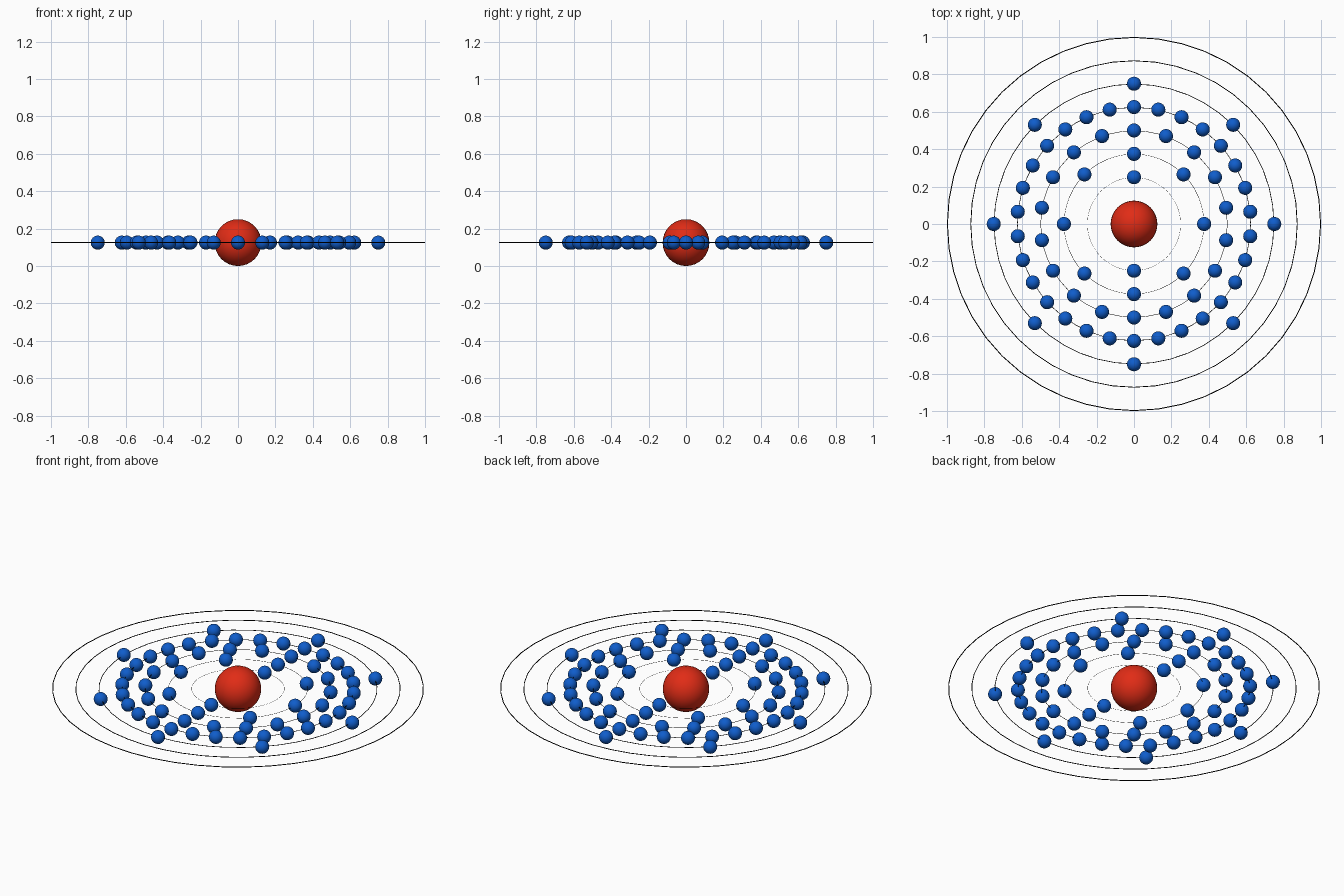
import bpy
from math import sin, cos, tau

if "Cube" in bpy.data.objects:
    bpy.data.objects.remove(bpy.data.objects["Cube"])

Z = 0.125           # height of the orbit plane
NUCLEUS_R = 0.125
ELECTRON_R = 0.0375
STEP = 0.125        # spacing between orbits
COUNTS = [2, 8, 18, 30, 8, 0, 0]   # electrons per orbit, inside out


def material(name, rgb):
    m = bpy.data.materials.new(name)
    m.diffuse_color = (*rgb, 1.0)
    m.use_nodes = True
    m.node_tree.nodes["Principled BSDF"].inputs["Base Color"].default_value = m.diffuse_color
    return m


red = material("red", (0.75, 0.025, 0.008))
blue = material("blue", (0.005, 0.11, 0.6))
black = material("black", (0.0, 0.0, 0.0))


def finish(name, mat):
    ob = bpy.context.object
    ob.name = name
    ob.data.materials.append(mat)
    bpy.ops.object.shade_smooth()
    return ob


# nucleus
bpy.ops.mesh.primitive_uv_sphere_add(segments=32, ring_count=16,
                                     radius=NUCLEUS_R, location=(0, 0, Z))
finish("nucleus", red)

# master electron mesh, shared by every electron
bpy.ops.mesh.primitive_uv_sphere_add(segments=32, ring_count=16, radius=ELECTRON_R)
master = finish("electron_master", blue)
electron_mesh = master.data
bpy.data.objects.remove(master)

for i, count in enumerate(COUNTS):
    r = 0.25 + STEP * i
    # thin orbit ring, thickness grows with its radius
    bpy.ops.mesh.primitive_torus_add(major_radius=r * 0.9975, minor_radius=r * 0.0025,
                                     major_segments=48, minor_segments=8,
                                     location=(0, 0, Z))
    finish(f"orbit_{i + 1}", black)
    # electrons evenly spaced, starting at the back
    for k in range(count):
        a = tau * k / count
        ob = bpy.data.objects.new(f"electron_{i + 1}_{k + 1}", electron_mesh)
        ob.location = (r * sin(a), r * cos(a), Z)
        bpy.context.collection.objects.link(ob)
